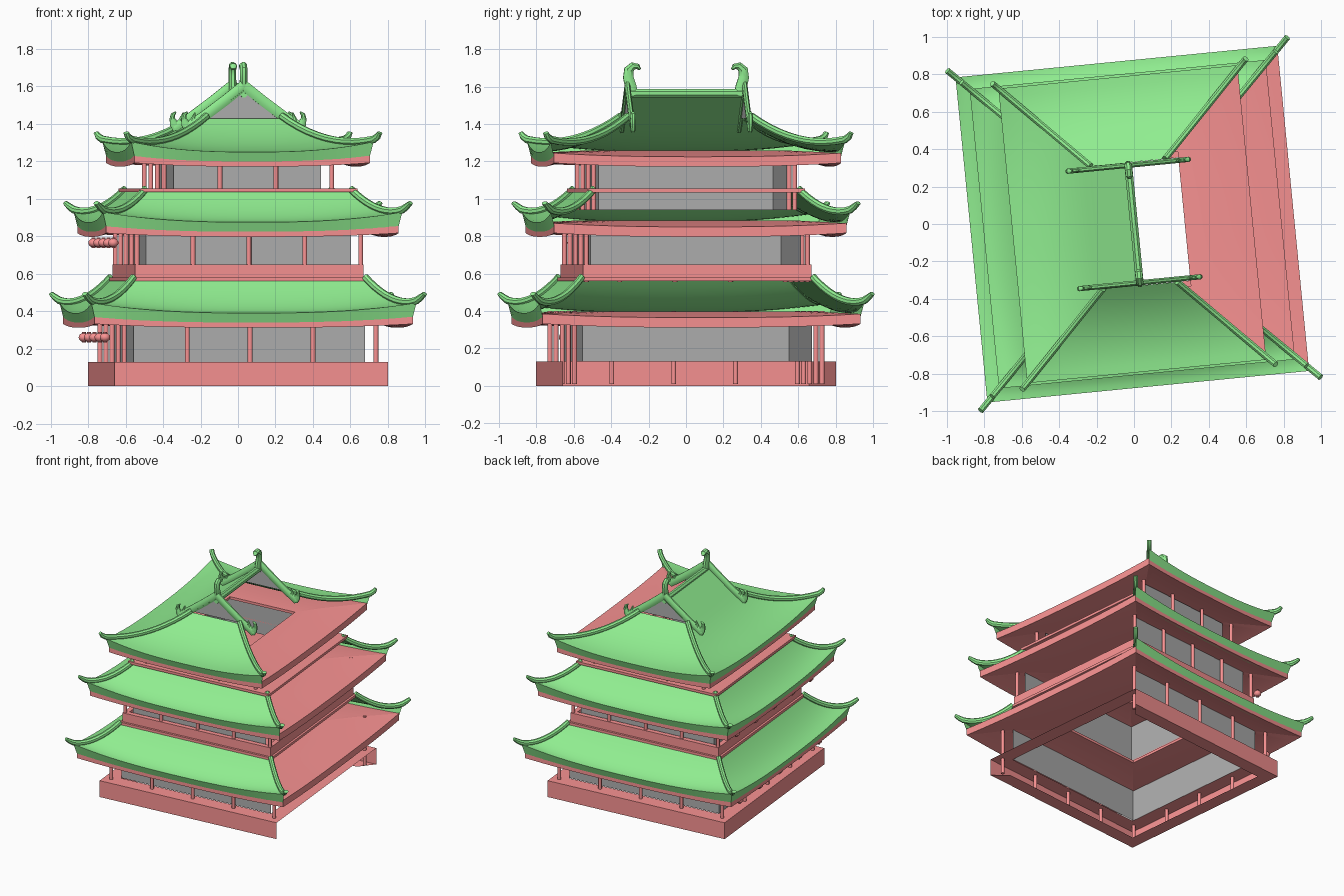
import bpy, bmesh, math
from mathutils import Vector, Matrix

if "Cube" in bpy.data.objects:
    bpy.data.objects.remove(bpy.data.objects["Cube"])

TURN = math.radians(5.6)
FRONT, RIGHT, BACK, LEFT = range(4)
CLOSED, OPEN = (FRONT, RIGHT, BACK, LEFT), (FRONT, BACK, LEFT)   # right side is left open


def material(name, rgb):
    m = bpy.data.materials.new(name)
    m.diffuse_color = (*rgb, 1)
    m.use_nodes = True
    m.node_tree.nodes["Principled BSDF"].inputs["Base Color"].default_value = m.diffuse_color
    return m


GREEN = material("green_tile", (0.28, 0.85, 0.28))
RED = material("red_wood", (0.95, 0.29, 0.29))
GREY = material("grey_wall", (0.43, 0.43, 0.43))


def finish(name, mesh, mat):
    ob = bpy.data.objects.new(name, mesh)
    bpy.context.collection.objects.link(ob)
    mesh.materials.append(mat)
    ob.rotation_euler.z = TURN
    bpy.ops.object.select_all(action='DESELECT')
    ob.select_set(True)
    bpy.context.view_layer.objects.active = ob
    bpy.ops.object.shade_smooth_by_angle(angle=math.radians(35))
    return ob


def from_faces(name, verts, faces, mat):
    me = bpy.data.meshes.new(name)
    me.from_pydata(verts, [], faces)
    me.update()
    return finish(name, me, mat)


def on_side(k, hx, hy, s):
    return [(s * hx, -hy), (hx, s * hy), (-s * hx, hy), (-hx, -s * hy)][k]


# Skin rings of (half x, half y, z, corner lift) on the chosen sides of a rectangle
def skirt(name, rings, sides, mat, n=1):
    verts, faces = [], []
    for k in sides:
        b = len(verts)
        for hx, hy, z, lift in rings:
            for i in range(n + 1):
                s = 2 * i / n - 1
                verts.append((*on_side(k, hx, hy, s), z + lift * abs(s) ** 2.6))
        for r in range(len(rings) - 1):
            for i in range(n):
                a = b + r * (n + 1) + i
                faces.append((a, a + 1, a + n + 2, a + n + 1))
    return from_faces(name, verts, faces, mat)


def ring_box(name, outer, inner, z0, z1, mat, sides=CLOSED):
    o, i = outer, inner
    skirt(name, [(*o, z0, 0), (*o, z1, 0), (*i, z1, 0), (*i, z0, 0), (*o, z0, 0)], sides, mat)


# Sweep an eight-sided section along a path lying in an upright plane
def sweep(name, pts, side, w, hs, mat=GREEN):
    pts, side = [Vector(p) for p in pts], Vector(side).normalized()
    verts, faces, n = [], [], len(pts)
    for i, p in enumerate(pts):
        t = (pts[min(i + 1, n - 1)] - pts[max(i - 1, 0)]).normalized()
        up = side.cross(t)
        h = hs[i] if isinstance(hs, list) else hs
        ww = min(w, h * 1.6)
        for j in range(8):
            a = math.tau * (j + 0.5) / 8
            verts.append(p + side * (math.cos(a) * ww / 2) + up * (math.sin(a) * h / 2))
    for i in range(n - 1):
        for j in range(8):
            a, c = i * 8 + j, i * 8 + (j + 1) % 8
            faces.append((a, a + 8, c + 8, c))
    faces += [tuple(range(8)), tuple(reversed(range((n - 1) * 8, n * 8)))]
    return from_faces(name, verts, faces, mat)


def columns(name, ax, ay, steps, z0, z1):
    bm = bmesh.new()
    spots = {(ax * f, ay * e) for f in steps for e in (-1, 1)}
    spots |= {(-ax, ay * f) for f in steps}
    for x, y in sorted(spots):
        bmesh.ops.create_cone(bm, cap_ends=True, segments=12, radius1=0.013, radius2=0.013,
                              depth=z1 - z0, matrix=Matrix.Translation((x, y, (z0 + z1) / 2)))
    me = bpy.data.meshes.new(name)
    bm.to_mesh(me)
    finish(name, me, RED)


def lanterns(name, x, spacing, z):
    bm = bmesh.new()
    for i in range(-2, 3):
        m = Matrix.Translation((x, i * spacing, z))
        bmesh.ops.create_uvsphere(bm, u_segments=16, v_segments=10, radius=1,
                                  matrix=m @ Matrix.Diagonal((0.028, 0.028, 0.024, 1)))
        bmesh.ops.create_cone(bm, cap_ends=True, segments=10, radius1=0.011, radius2=0.011,
                              depth=0.056, matrix=m)
    me = bpy.data.meshes.new(name)
    bm.to_mesh(me)
    finish(name, me, RED)


# Curved tile skirt, soffit with a central opening, and four upturned corner ridges
def roof(tag, outer, inner, z0, z1, power, bend, hole, tip):
    (ox, oy), (ix, iy) = outer, inner
    zf, lift = z0 + 0.06, 0.055

    def at(t):
        return (ox + (ix - ox) * t, oy + (iy - oy) * t, zf + (z1 - zf) * t ** power,
                lift * (1 - t) ** 2)

    rings = [(ox - 0.05, oy - 0.05, z0 - 0.01, 0.02), (ox - 0.025, oy - 0.025, z0 - 0.01, 0.02)]
    rings += [at(i / 10) for i in range(11)]
    skirt(tag + "_roof_tiles", rings, OPEN, GREEN, 24)
    a, b, zs = ox - 0.018, oy - 0.018, z0 + 0.068
    skirt(tag + "_eave_soffit", [(a, b, z0 - 0.018, 0.02), (a, b, z0 + 0.035, 0.02),
                                 (*bend, zs, 0), (*hole, zs, 0), (*hole, zs - 0.02, 0),
                                 (*bend, zs - 0.02, 0), (a, b, z0 - 0.018, 0.02)],
          CLOSED, RED, 24)
    for u in (-1, 1):
        for v in (-1, 1):
            path = []
            for i in range(10, -1, -1):
                x, y, z, l = at(i / 10)
                path.append((u * x, v * y, z + l + 0.012))
            ze = path[-1][2]
            path += [(u * (ox + 0.02), v * (oy + 0.02), ze + 0.016),
                     (u * (ox + tip), v * (oy + tip), ze + 0.036)]
            sweep(tag + "_corner_ridge", path, (-v * (oy - iy), u * (ox - ix), 0), 0.036,
                  [0.042] * 11 + [0.036, 0.024])


# Base: outer wall, top walkway, bottom rim
skirt("base_wall", [(0.63, 0.63, 0, 0), (0.733, 0.733, 0, 0), (0.733, 0.733, 0.13, 0)], OPEN, RED)
skirt("base_walkway", [(0.733, 0.733, 0.13, 0), (0.62, 0.62, 0.13, 0)], CLOSED, RED)

# Lower storey
five, four = (-1, -0.5, 0, 0.5, 1), (-1, -1 / 3, 1 / 3, 1)
skirt("lower_walls", [(0.62, 0.615, 0.13, 0), (0.62, 0.615, 0.39, 0)], OPEN, GREY)
columns("lower_columns", 0.675, 0.665, five, 0.01, 0.4)
lanterns("lower_lanterns", -0.77, 0.29, 0.26)
roof("lower", (0.872, 0.872), (0.62, 0.62), 0.33, 0.57, 1.7, (0.615, 0.615), (0.33, 0.33), 0.04)

# Middle storey with parapet balcony
ring_box("middle_floor", (0.63, 0.63), (0.55, 0.57), 0.56, 0.58, RED)
ring_box("middle_parapet", (0.613, 0.613), (0.575, 0.575), 0.58, 0.65, RED)
skirt("middle_walls", [(0.55, 0.565, 0.58, 0), (0.55, 0.565, 0.87, 0)], OPEN, GREY)
columns("middle_columns", 0.6, 0.594, five, 0.555, 0.88)
lanterns("middle_lanterns", -0.722, 0.27, 0.765)
roof("middle", (0.803, 0.803), (0.55, 0.55), 0.815, 1.04, 1.7, (0.545, 0.56), (0.3, 0.33), 0.04)

# Upper storey
ring_box("upper_floor", (0.583, 0.583), (0.40, 0.505), 1.035, 1.055, RED)
skirt("upper_walls", [(0.395, 0.505, 0.94, 0), (0.395, 0.505, 1.23, 0)], OPEN, GREY)
columns("upper_columns", 0.45, 0.54, four, 0.94, 1.24)
roof("upper", (0.65, 0.79), (0.2, 0.33), 1.19, 1.43, 2.0, (0.40, 0.51), (0.27, 0.36), 0.03)

# Upper left slope and grey gables
from_faces("upper_slope_left", [(-0.2, 0.33, 1.43), (-0.2, -0.33, 1.43), (0, -0.33, 1.58),
                                (0, 0.33, 1.58)], [(0, 1, 2, 3)], GREEN)
for v, tag in ((-1, "front"), (1, "back")):
    from_faces(tag + "_gable", [(-0.2, v * 0.315, 1.43), (0.2, v * 0.315, 1.43),
                                (0, v * 0.315, 1.58)], [(0, 1, 2)[::-v]], GREY)
    # Gable edge ridges ending in small curls
    for u in (-1, 1):
        edge = [(0, 1.605), (0.1, 1.525), (0.2, 1.45), (0.25, 1.415), (0.31, 1.375)]
        sweep(tag + "_gable_ridge", [(u * x, v * 0.315, z) for x, z in edge], (0, 1, 0), 0.03, 0.06)
        curl = [(0.295, 1.37), (0.312, 1.40), (0.322, 1.43), (0.318, 1.45), (0.302, 1.465)]
        sweep(tag + "_ridge_curl", [(u * x, v * 0.315, z) for x, z in curl], (0, 1, 0), 0.03,
              [0.05, 0.05, 0.03, 0.025, 0.008])
        spur = [(0.285, 1.39), (0.27, 1.43), (0.262, 1.46)]
        sweep(tag + "_ridge_spur", [(u * x, v * 0.315, z) for x, z in spur], (0, 1, 0), 0.025,
              [0.035, 0.025, 0.008])
    # Hooked finial on each end of the main ridge
    hook = [(0.285, 1.55), (0.297, 1.6), (0.31, 1.65), (0.307, 1.69), (0.285, 1.71),
            (0.26, 1.708), (0.247, 1.692)]
    sweep(tag + "_ridge_finial", [(0, v * y, z) for y, z in hook], (1, 0, 0), 0.042,
          [0.06, 0.065, 0.06, 0.055, 0.045, 0.032, 0.015])

# Main ridge
sweep("main_ridge", [(0, -0.32, 1.565), (0, 0.32, 1.565)], (1, 0, 0), 0.045, 0.05)
